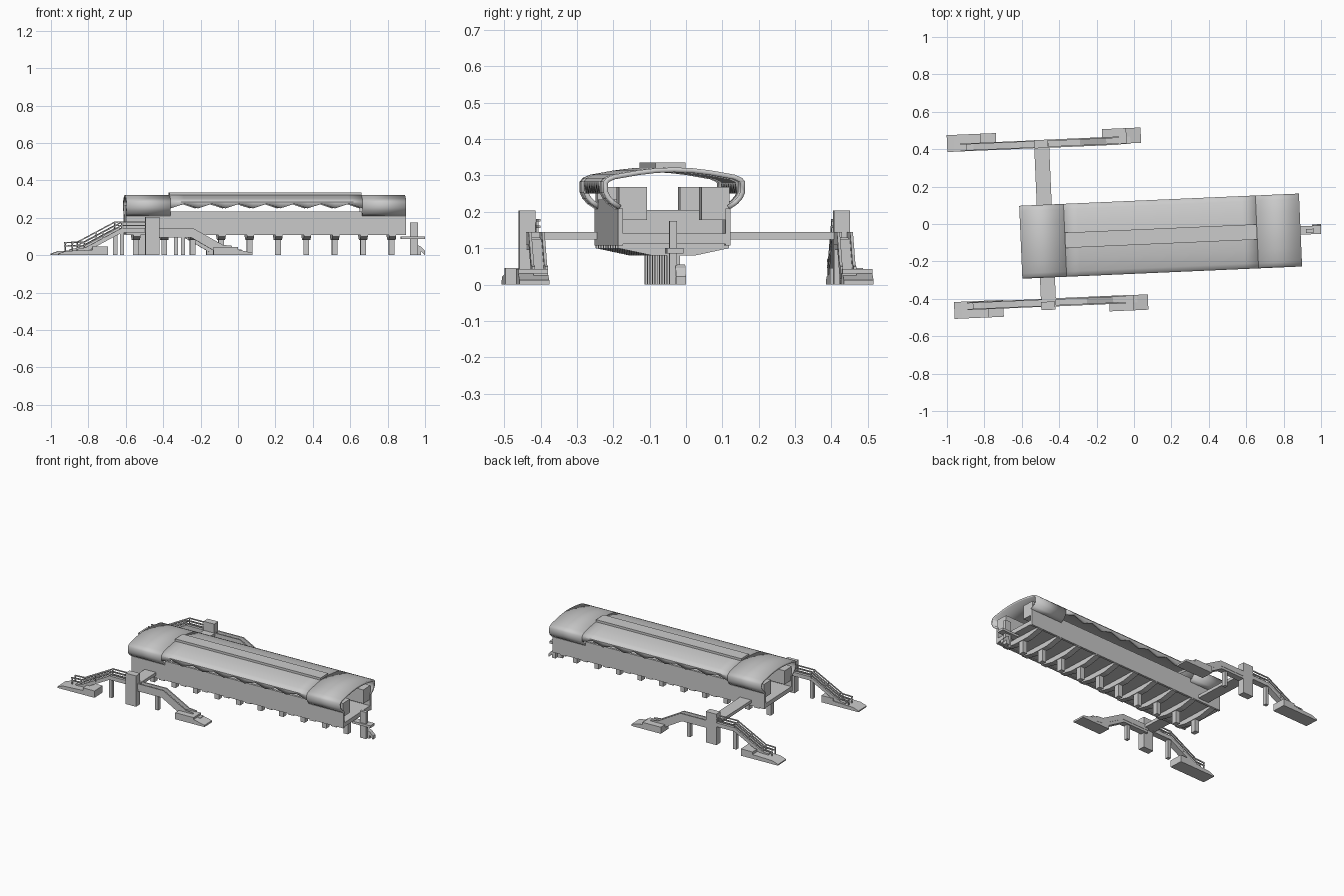
import bpy, bmesh, math

if "Cube" in bpy.data.objects:
    bpy.data.objects.remove(bpy.data.objects["Cube"])

YAW = math.radians(2.5)   # whole station is turned slightly on the ground
CV = -0.071               # centre line of the hall (local v)
U0, U1 = -0.609, 0.888    # hall ends (local u)


def finish(name, bm):
    bmesh.ops.recalc_face_normals(bm, faces=bm.faces[:])
    me = bpy.data.meshes.new(name)
    bm.to_mesh(me)
    bm.free()
    ob = bpy.data.objects.new(name, me)
    ob.rotation_euler.z = YAW
    bpy.context.collection.objects.link(ob)
    return ob


def prism(name, pts, a, b, axis='v'):
    """Extrude a profile: (u,z) points along v, or (v,z) points along u."""
    bm = bmesh.new()
    mk = (lambda p, t: (p[0], t, p[1])) if axis == 'v' else (lambda p, t: (t, p[0], p[1]))
    lo = [bm.verts.new(mk(p, a)) for p in pts]
    hi = [bm.verts.new(mk(p, b)) for p in pts]
    bm.faces.new(lo)
    bm.faces.new(hi[::-1])
    n = len(pts)
    for i in range(n):
        bm.faces.new((lo[i], hi[i], hi[(i + 1) % n], lo[(i + 1) % n]))
    return finish(name, bm)


def box(name, u0, u1, v0, v1, z0, z1):
    return prism(name, [(u0, z0), (u1, z0), (u1, z1), (u0, z1)], v0, v1)


def ribbon(name, path, thick, v0, v1):
    """Band following a (u,z) path, thickened downward."""
    return prism(name, path + [(u, z - thick) for u, z in reversed(path)], v0, v1)


def shell(name, sections):
    """Loft half profiles (mirrored) along u into a thick roof shell."""
    bm = bmesh.new()
    rows = []
    for u, half in sections:
        full = [(-v, z) for v, z in half] + [(v, z) for v, z in reversed(half[:-1])]
        rows.append([bm.verts.new((u, CV + v, z)) for v, z in full])
    for r, s in zip(rows, rows[1:]):
        for i in range(len(r) - 1):
            bm.faces.new((r[i], r[i + 1], s[i + 1], s[i]))
    ob = finish(name, bm)
    # make sure the shell normals face up/out before thickening inward
    top = max(ob.data.polygons, key=lambda p: p.center.z)
    if top.normal.z < 0:
        ob.data.flip_normals()
    m = ob.modifiers.new("thickness", 'SOLIDIFY')
    m.thickness, m.offset = 0.013, -1
    bpy.ops.object.select_all(action='DESELECT')
    ob.select_set(True)
    bpy.context.view_layer.objects.active = ob
    bpy.ops.object.shade_smooth_by_angle(angle=math.radians(32))
    return ob


# Roof: closed ends and a centre bay with a zigzag lower edge
crown = [(.195, .283), (.187, .293), (.167, .302), (.10, .314), (.05, .320), (0, .322)]
full = [(.153, .207), (.175, .222), (.188, .237), (.195, .253)] + crown
OA, OB, GABLES = -0.372, 0.655, 7
shell("roof_left_end", [(U0, full), (OA, full)])
shell("roof_right_end", [(OB, full), (U1, full)])
step = (OB - OA) / (2 * GABLES)
shell("roof_centre", [(OA + i * step, [(.195, .274 if i % 2 else .25)] + crown)
                      for i in range(2 * GABLES + 1)])
box("roof_skylight", OA, OB, CV - .041, CV + .041, .312, .335)

# Hall side walls, taller in the open centre bay
for s, side in ((1, "back"), (-1, "front")):
    a, b = sorted((CV + s * .141, CV + s * .155))
    prism(side + "_wall", [(U0, .107), (U1, .107), (U1, .209), (OB, .209), (OB, .234),
                           (OA, .234), (OA, .209), (U0, .209)], a, b)
    # End rooms either side of the track
    a, b = sorted((CV + s * .075, CV + s * .152))
    box(side + "_right_room", .73, U1 - .005, a, b, .178, .268)
    box(side + "_left_room", U0 + .005, -.46, a, b, .178, .268)

# Deck and cross walls
box("deck", U0, U1, CV - .15, CV + .15, .112, .14)
for u in (OA, OB):
    box("cross_wall", u - .01, u + .01, CV - .145, CV + .145, .13, .205)

# Row of columns with tapered cross beams
beam = [(-.153, .125), (-.153, .1), (-.06, .08), (.06, .08), (.153, .1), (.153, .125)]
for k in range(10):
    u = .818 - .152 * k
    prism("cross_beam", [(CV + v, z) for v, z in beam], u - .019, u + .019, 'u')
    box("column", u - .015, u + .015, CV - .018, CV + .018, 0, .085)

# Service stair at the right end
box("end_post", .917, .96, CV - .016, CV + .004, 0, .175)
box("end_landing", U1 - .02, .997, CV - .025, CV + .02, .085, .1)
ribbon("end_stair", [(.955, .055), (.975, .045), (.998, .022)], .022, CV, CV + .027)
box("end_stair_base", .95, .975, CV, CV + .027, 0, .035)

# Street entrances on both sides: lift tower, bridge, stairs, ramps
for s, side, vs, vb, vt in ((1, "back", .449, .473, .449), (-1, "front", -.40, -.42, -.417)):
    a, b = sorted((CV + s * .15, vt))
    box(side + "_bridge", -.515, -.435, a, b, .124, .144)
    box(side + "_lift_tower", -.515, -.44, vt - .022, vt + .022, 0, .203)
    # left stair
    ribbon(side + "_left_stair", [(-.88, .033), (-.84, .038), (-.64, .145), (-.5, .145)],
           .025, vs - .02, vs + .02)
    for d in (-.018, .018):
        rail = [(-.91, .07), (-.84, .073), (-.64, .18), (-.51, .18)]
        for drop in (0, .018):
            ribbon(side + "_rail", [(u, z - drop) for u, z in rail], .007,
                   vs + d - .003, vs + d + .003)
        for u, z in rail[1:3] + [(-.74, .125), (-.905, .07)]:
            box(side + "_rail_post", u - .003, u + .003, vs + d - .003, vs + d + .003, z - .045, z)
    prism(side + "_left_base", [(-.98, 0), (-.717, 0), (-.717, .045), (-.80, .045), (-.80, .028),
                                (-.94, .022), (-.98, .008)], vb - .045, vb + .045)
    # right stair with solid parapets
    path = [(-.46, .125), (-.27, .125), (-.11, .032), (.0, .03)]
    ribbon(side + "_right_stair", path, .03, vs - .02, vs + .02)
    for d in (-.018, .018):
        ribbon(side + "_parapet", [(-.46, .145), (-.26, .145), (-.10, .055), (-.05, .05)], .035,
               vs + d - .004, vs + d + .004)
    prism(side + "_right_base", [(-.15, 0), (.057, 0), (.057, .012), (-.02, .03), (-.02, .043),
                                 (-.15, .043)], vb - .041, vb + .041)
    for u in (-.638, -.312):
        box(side + "_stair_column", u - .011, u + .011, vs - .012, vs + .012, 0, .13)
